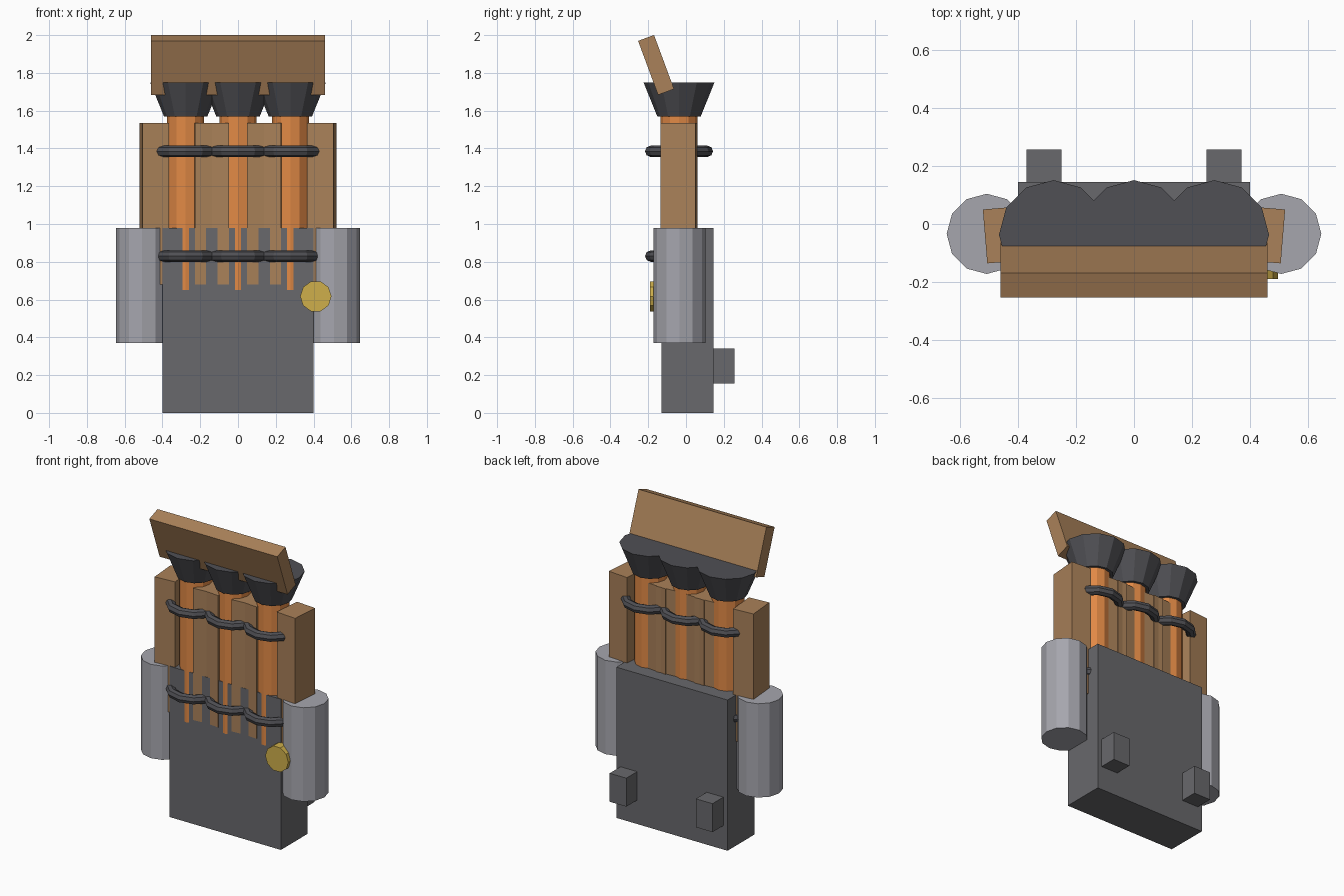
import bpy
from math import radians, pi

if "Cube" in bpy.data.objects:
    bpy.data.objects.remove(bpy.data.objects["Cube"])


def material(name, r, g, b):
    m = bpy.data.materials.new(name)
    m.diffuse_color = (r, g, b, 1)
    m.use_nodes = True
    m.node_tree.nodes["Principled BSDF"].inputs["Base Color"].default_value = m.diffuse_color
    return m


WOOD = material("wood", 0.40, 0.22, 0.10)
COPPER = material("copper", 0.75, 0.25, 0.06)
BRASS = material("brass", 0.62, 0.43, 0.07)
STEEL = material("steel", 0.38, 0.38, 0.42)
CASING = material("casing", 0.14, 0.14, 0.15)
IRON = material("iron", 0.08, 0.08, 0.09)


def finish(name, mat):
    ob = bpy.context.object
    ob.name = name
    ob.data.materials.append(mat)
    return ob


def box(name, mat, center, size, rot=(0, 0, 0)):
    bpy.ops.mesh.primitive_cube_add(size=1, location=center, rotation=rot)
    ob = finish(name, mat)
    ob.scale = size
    return ob


def cone(name, mat, x, y, z0, z1, r0, r1, sides=12):
    bpy.ops.mesh.primitive_cone_add(vertices=sides, radius1=r0, radius2=r1,
                                    depth=z1 - z0, location=(x, y, (z0 + z1) / 2))
    return finish(name, mat)


AXIS_Y = -0.037

# Main casing
box("main_casing", CASING, (0, 0.007, 0.49), (0.8, 0.275, 0.98))

# Side tanks and rear feet
for s, side in ((-1, "left"), (1, "right")):
    cone(f"{side}_tank", STEEL, s * 0.507, -0.034, 0.37, 0.98, 0.138, 0.138)
    box(f"{side}_rear_block", CASING, (s * 0.31, 0.195, 0.248), (0.12, 0.122, 0.185))

# Three pipe units: pipe, funnel, two angled planks, two clamp rings
for i, x in enumerate((-0.277, 0, 0.277), 1):
    cone(f"pipe_{i}", COPPER, x, AXIS_Y, 0.65, 1.60, 0.098, 0.098)
    cone(f"funnel_{i}", IRON, x, AXIS_Y, 1.57, 1.75, 0.115, 0.188)
    for s, side in ((-1, "left"), (1, "right")):
        box(f"{side}_plank_{i}", WOOD, (x + s * 0.166, -0.037, 1.107),
            (0.14, 0.186, 0.857), (0, 0, -s * radians(4.7)))
    for z, level in ((0.83, "lower"), (1.385, "upper")):
        bpy.ops.mesh.primitive_torus_add(major_segments=12, minor_segments=8,
                                         major_radius=0.15, minor_radius=0.03,
                                         location=(x, AXIS_Y, z))
        finish(f"{level}_clamp_ring_{i}", IRON)

# Tilted lid above the funnels
box("lid", WOOD, (0, -0.1585, 1.842), (0.92, 0.09, 0.305), (radians(20.3), 0, 0))

# Round brass gauge on the front
bpy.ops.mesh.primitive_cylinder_add(vertices=10, radius=0.083, depth=0.07,
                                    location=(0.412, -0.155, 0.617),
                                    rotation=(pi / 2, radians(18), 0))
finish("gauge", BRASS)
